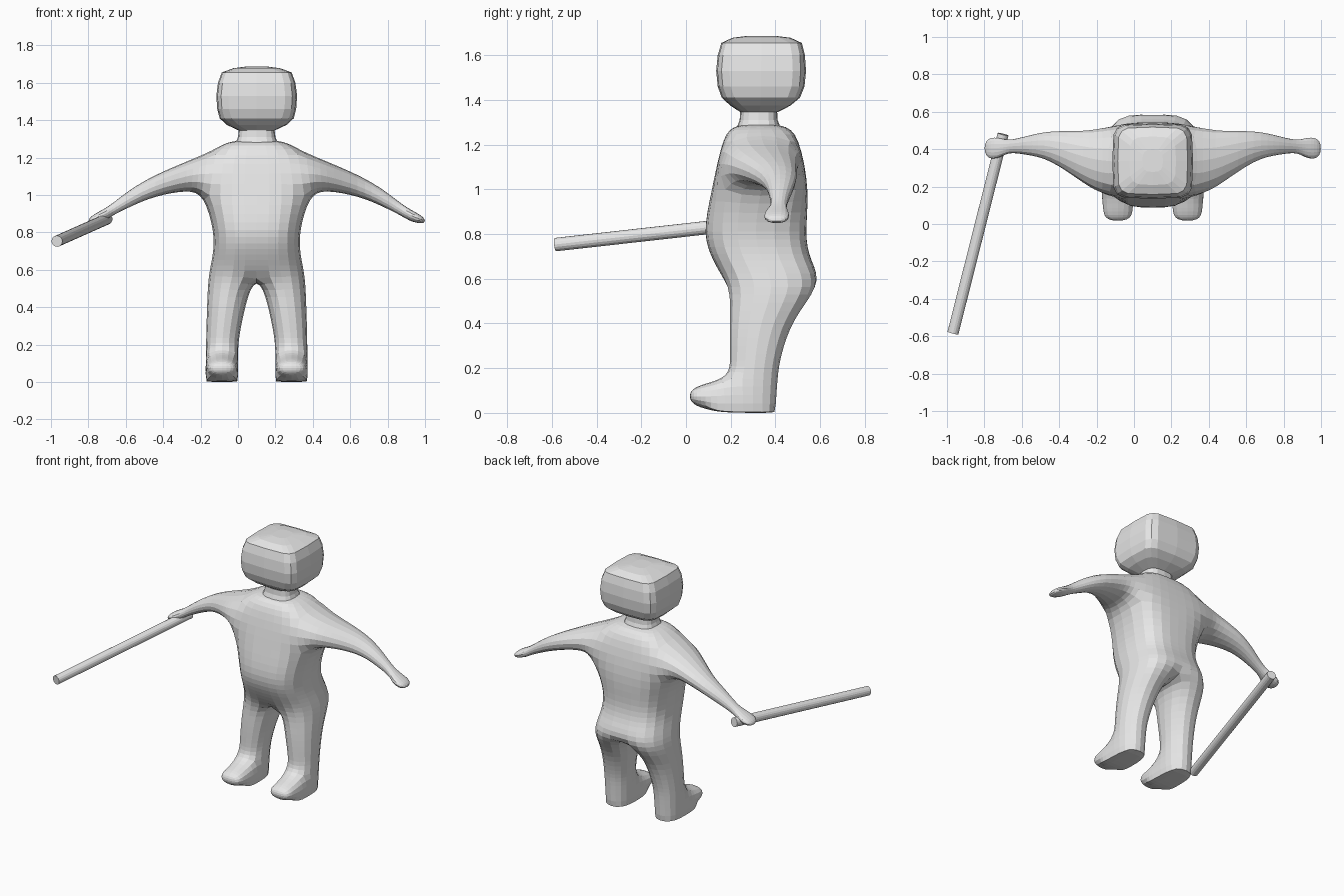
import bpy, bmesh, math
from mathutils import Vector

cube = bpy.data.objects.get("Cube")
if cube:
    bpy.data.objects.remove(cube)

grey = bpy.data.materials.new("plain_grey")
grey.use_nodes = True
grey.diffuse_color = (0.8, 0.8, 0.8, 1)
grey.node_tree.nodes["Principled BSDF"].inputs["Base Color"].default_value = (0.8, 0.8, 0.8, 1)

CENTRE_X = 0.1


def finish(bm, name, location=(0, 0, 0)):
    mesh = bpy.data.meshes.new(name)
    bm.to_mesh(mesh)
    bm.free()
    mesh.materials.append(grey)
    obj = bpy.data.objects.new(name, mesh)
    obj.location = location
    bpy.context.collection.objects.link(obj)
    return obj


def add_ring(bm, points):
    return [bm.verts.new(p) for p in points]


def bridge(bm, a, b, skip=()):
    n = len(a)
    for i in range(n):
        if i not in skip:
            j = (i + 1) % n
            bm.faces.new((a[i], a[j], b[j], b[i]))


# Body: one half as a coarse cage, then mirrored and subdivided
bm = bmesh.new()
FRONT, SIDE, MIDDLE = 0, 1, 3

# Torso levels: height, half width, front, back
torso = [
    (1.295, 0.14, 0.22, 0.44),
    (1.245, 0.24, 0.165, 0.505),
    (0.99, 0.29, 0.115, 0.555),
    (0.80, 0.235, 0.073, 0.53),
    (0.68, 0.242, 0.12, 0.555),
    (0.57, 0.27, 0.185, 0.62),
]
levels = [add_ring(bm, [(0, f, z), (w, f, z), (w, b, z), (0, b, z)])
          for z, w, f, b in torso]
SHOULDER = 1
for i in range(len(levels) - 1):
    skip = (SIDE, MIDDLE) if i == SHOULDER else (MIDDLE,)
    bridge(bm, levels[i], levels[i + 1], skip)
bm.faces.new(levels[0])

# Arm and hand: distance out, y, z, half depth, half height
arm = [
    (0.36, 0.352, 1.107, 0.155, 0.085),
    (0.55, 0.425, 1.05, 0.082, 0.061),
    (0.68, 0.42, 0.982, 0.053, 0.05),
    (0.775, 0.415, 0.92, 0.031, 0.034),
    (0.825, 0.405, 0.888, 0.065, 0.035),
    (0.905, 0.405, 0.860, 0.060, 0.020),
]
upper, lower = levels[SHOULDER], levels[SHOULDER + 1]
previous = [lower[1], lower[2], upper[2], upper[1]]
for x, y, z, d, h in arm:
    ring = add_ring(bm, [(x, y - d, z - h), (x, y + d, z - h),
                         (x, y + d, z + h), (x, y - d, z + h)])
    bridge(bm, previous, ring)
    previous = ring
bm.faces.new(previous)

# Leg: height, x, y, half width, half depth
leg = [
    (0.42, 0.162, 0.335, 0.112, 0.152),
    (0.25, 0.182, 0.31, 0.096, 0.122),
    (0.165, 0.186, 0.303, 0.092, 0.116),
    (0.0, 0.186, 0.303, 0.085, 0.105),
]
previous = levels[-1]
for z, x, y, w, d in leg:
    ankle = previous
    ring = add_ring(bm, [(x - w, y - d, z), (x + w, y - d, z),
                         (x + w, y + d, z), (x - w, y + d, z)])
    bridge(bm, ankle, ring, (FRONT,) if z == 0 else ())
    previous = ring
sole = previous
sole_face = bm.faces.new(sole)

# Foot: y, bottom, top, half width
previous = [ankle[0], ankle[1], sole[1], sole[0]]
for y, low, high, w in [(0.08, 0.01, 0.135, 0.088), (0.012, 0.045, 0.105, 0.075)]:
    ring = add_ring(bm, [(0.186 - w, y, high), (0.186 + w, y, high),
                         (0.186 + w, y, low), (0.186 - w, y, low)])
    bridge(bm, previous, ring)
    previous = ring
bm.faces.new(previous)

bmesh.ops.recalc_face_normals(bm, faces=bm.faces[:])
if sole_face.normal.z > 0:
    bmesh.ops.reverse_faces(bm, faces=bm.faces[:])

# Firm edge around the sole
crease = bm.edges.layers.float.new("crease_edge")
for edge in bm.edges:
    if all(v.co.z < 0.03 for v in edge.verts) and edge.calc_face_angle(0) > 1:
        edge[crease] = 0.75

body = finish(bm, "body", (CENTRE_X, 0, 0))
mirror = body.modifiers.new("mirror", "MIRROR")
mirror.use_clip = True
subdivision = body.modifiers.new("subdivision", "SUBSURF")
subdivision.levels = subdivision.render_levels = 2


# Neck and head: rings of rounded squares
def rounded_square(z, hx, hy, cy, power, sides=16):
    points = []
    for i in range(sides):
        a = 2 * math.pi * i / sides
        c, s = math.cos(a), math.sin(a)
        x = math.copysign(abs(c) ** (2 / power), c) if abs(c) > 1e-6 else 0
        y = math.copysign(abs(s) ** (2 / power), s) if abs(s) > 1e-6 else 0
        points.append((hx * x, cy + hy * y, z))
    return points


def loft(name, sections):
    bm = bmesh.new()
    rings = [add_ring(bm, rounded_square(*s)) for s in sections]
    for a, b in zip(rings, rings[1:]):
        bridge(bm, a, b)
    bm.faces.new(rings[0])
    bm.faces.new(rings[-1])
    bmesh.ops.recalc_face_normals(bm, faces=bm.faces[:])
    return finish(bm, name, (CENTRE_X, 0, 0))


loft("neck", [
    (1.24, 0.13, 0.11, 0.325, 2.5),
    (1.285, 0.11, 0.095, 0.325, 2.8),
    (1.31, 0.10, 0.085, 0.325, 3),
    (1.345, 0.096, 0.083, 0.325, 3),
    (1.37, 0.11, 0.10, 0.33, 3),
])
loft("head", [
    (1.345, 0.096, 0.083, 0.327, 3),
    (1.375, 0.160, 0.135, 0.333, 4),
    (1.41, 0.198, 0.175, 0.335, 5),
    (1.46, 0.211, 0.194, 0.336, 5.5),
    (1.53, 0.216, 0.201, 0.336, 5.5),
    (1.60, 0.207, 0.195, 0.337, 5.5),
    (1.655, 0.187, 0.180, 0.338, 5.5),
    (1.678, 0.125, 0.130, 0.338, 4),
    (1.687, 0.055, 0.060, 0.338, 3),
])

# Stick held in the right hand
tip, butt = Vector((-0.968, -0.583, 0.753)), Vector((-0.70, 0.48, 0.872))
axis = butt - tip
bm = bmesh.new()
bmesh.ops.create_cone(bm, cap_ends=True, segments=16, radius1=0.03,
                      radius2=0.03, depth=axis.length)
stick = finish(bm, "stick", (tip + butt) / 2)
stick.rotation_euler = axis.to_track_quat("Z", "Y").to_euler()
